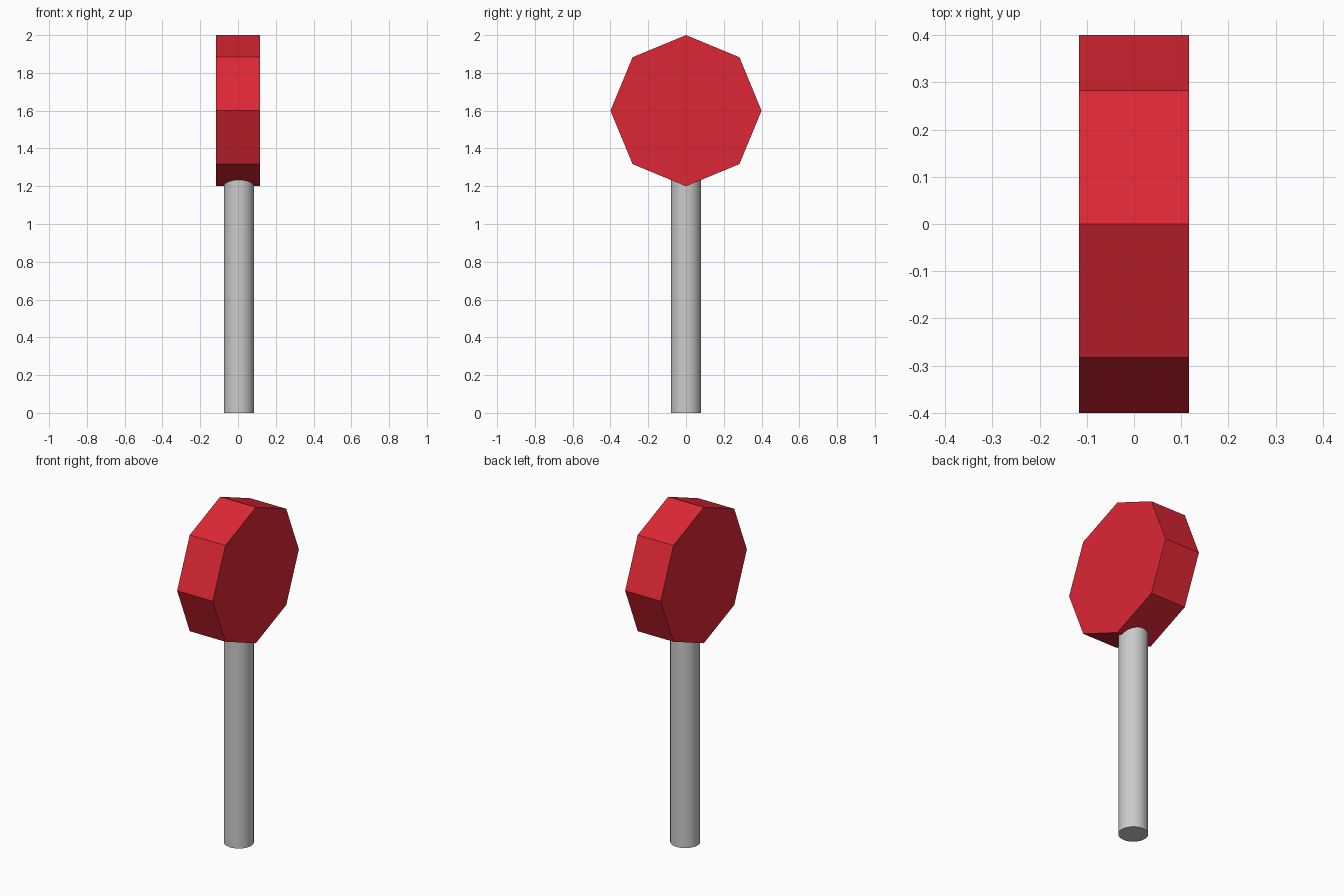
import bpy
from math import pi

if "Cube" in bpy.data.objects:
    bpy.data.objects.remove(bpy.data.objects["Cube"])

# Round pole, its top buried in the sign head
POLE_TOP = 1.3
bpy.ops.mesh.primitive_cylinder_add(vertices=32, radius=0.08, depth=POLE_TOP,
                                    location=(0.005, 0, POLE_TOP / 2))
pole = bpy.context.object
pole.name = "pole"
bpy.ops.object.shade_smooth_by_angle()

# Octagonal sign head, a flat-shaded prism along x with a corner at the top
bpy.ops.mesh.primitive_cylinder_add(vertices=8, radius=0.4, depth=0.232,
                                    location=(0, 0, 1.6), rotation=(0, pi / 2, 0))
head = bpy.context.object
head.name = "sign_head"
red = bpy.data.materials.new("red")
red.diffuse_color = (0.72, 0.02, 0.035, 1)
red.use_nodes = True
red.node_tree.nodes["Principled BSDF"].inputs["Base Color"].default_value = red.diffuse_color
head.data.materials.append(red)
